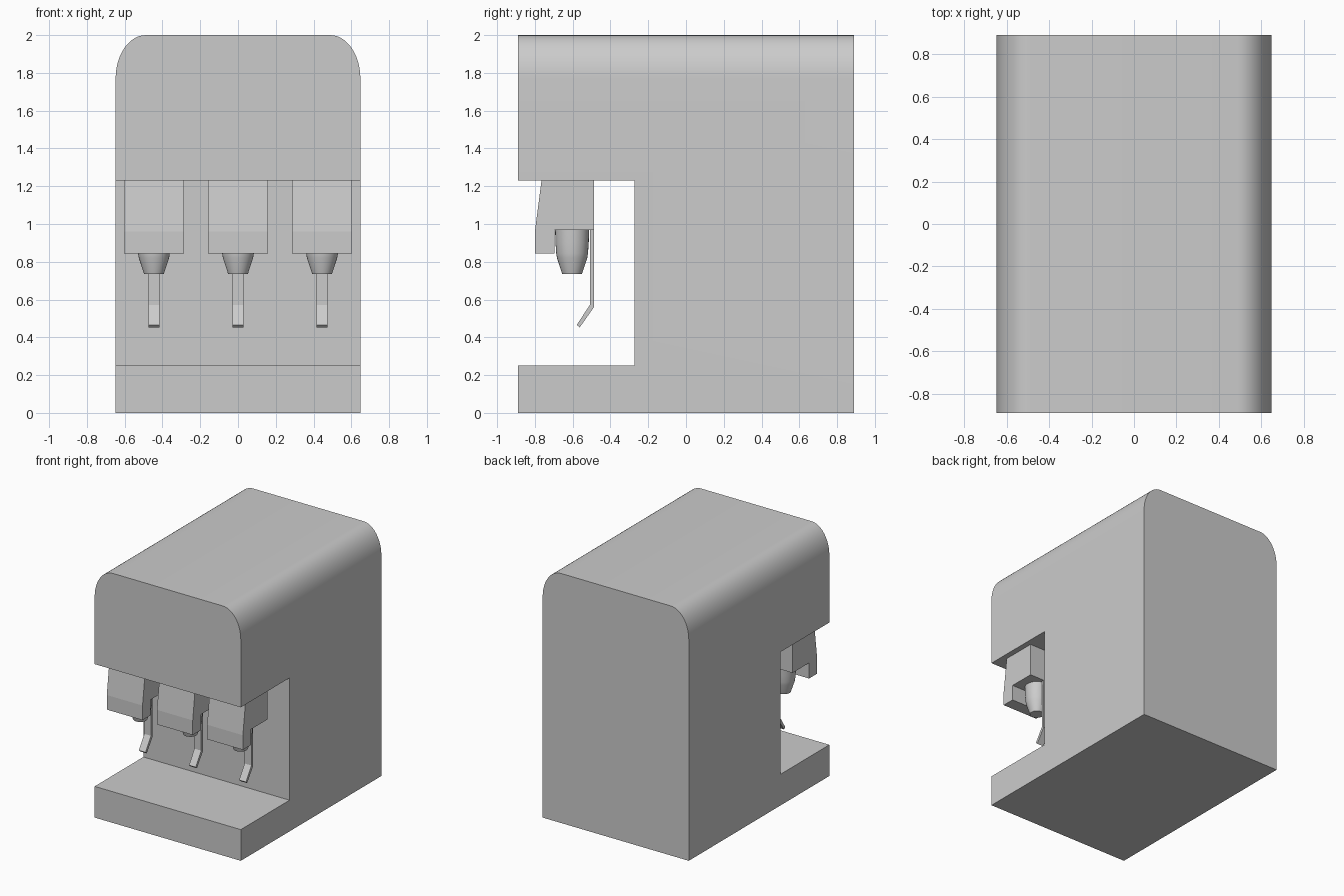
import bpy, bmesh, math

if "Cube" in bpy.data.objects:
    bpy.data.objects.remove(bpy.data.objects["Cube"])

HALF_W, HALF_D = 0.648, 0.89


def finish(bm, name):
    bmesh.ops.recalc_face_normals(bm, faces=bm.faces[:])
    me = bpy.data.meshes.new(name)
    bm.to_mesh(me)
    bm.free()
    ob = bpy.data.objects.new(name, me)
    bpy.context.collection.objects.link(ob)
    return ob


def smooth(ob, degrees=30):
    bpy.ops.object.select_all(action='DESELECT')
    ob.select_set(True)
    bpy.context.view_layer.objects.active = ob
    bpy.ops.object.shade_smooth_by_angle(angle=math.radians(degrees))


def extrude(name, points, offset):
    """Close a planar outline of 3D points and extrude it by offset."""
    bm = bmesh.new()
    face = bm.faces.new([bm.verts.new(p) for p in points])
    ext = bmesh.ops.extrude_face_region(bm, geom=[face])
    moved = [g for g in ext['geom'] if isinstance(g, bmesh.types.BMVert)]
    bmesh.ops.translate(bm, verts=moved, vec=offset)
    return finish(bm, name)


def side_profile(name, yz, x, width):
    return extrude(name, [(x - width / 2, y, z) for y, z in yz], (width, 0, 0))


def lathe(name, profile, x, y, sides=32):
    """Capped solid of revolution about a vertical axis; profile holds (r, z)."""
    bm = bmesh.new()
    rings = []
    for r, z in profile:
        angles = [2 * math.pi * i / sides for i in range(sides)]
        rings.append([bm.verts.new((x + r * math.cos(a), y + r * math.sin(a), z))
                      for a in angles])
    for low, high in zip(rings, rings[1:]):
        for i in range(sides):
            j = (i + 1) % sides
            bm.faces.new((low[i], low[j], high[j], high[i]))
    bm.faces.new(rings[0])
    bm.faces.new(rings[-1])
    return finish(bm, name)


# Cabinet: front outline with two elliptical top corners, run front to back
RX, RZ, STEPS = 0.16, 0.23, 12
right = [(HALF_W - RX + RX * math.cos(a), 2 - RZ + RZ * math.sin(a))
         for a in (math.pi / 2 * i / STEPS for i in range(STEPS + 1))]
outline = [(-HALF_W, 0), (HALF_W, 0)] + right + [(-x, z) for x, z in reversed(right)]
cabinet = extrude("cabinet", [(x, -HALF_D, z) for x, z in outline], (0, 2 * HALF_D, 0))

# Serving bay cut through the front
bay = side_profile("bay_cutter", [(-1.2, 0.25), (-0.273, 0.25),
                                  (-0.273, 1.23), (-1.2, 1.23)], 0, 2)
bay.hide_render = True
smooth(cabinet)
cut = cabinet.modifiers.new("bay", 'BOOLEAN')
cut.operation = 'DIFFERENCE'
cut.solver = 'EXACT'
cut.object = bay
bpy.context.view_layer.objects.active = cabinet
bpy.ops.object.modifier_apply(modifier=cut.name)
bpy.data.objects.remove(bay)

# Three dispensing stations
cover_yz = [(-0.765, 1.23), (-0.80, 0.96), (-0.80, 0.843), (-0.697, 0.843),
            (-0.697, 0.968), (-0.487, 0.968), (-0.487, 1.23)]
lever_yz = [(-0.509, 0.969), (-0.509, 0.572), (-0.578, 0.466), (-0.563, 0.452),
            (-0.487, 0.56), (-0.487, 0.969)]
nozzle_rz = [(0.052, 0.735), (0.08, 0.82), (0.084, 0.845), (0.088, 0.9), (0.09, 0.969)]
for side, x in (("left", -0.445), ("middle", 0), ("right", 0.445)):
    side_profile(side + "_valve_cover", cover_yz, x, 0.317)
    side_profile(side + "_lever", lever_yz, x, 0.06)
    smooth(lathe(side + "_nozzle", nozzle_rz, x, -0.603))
